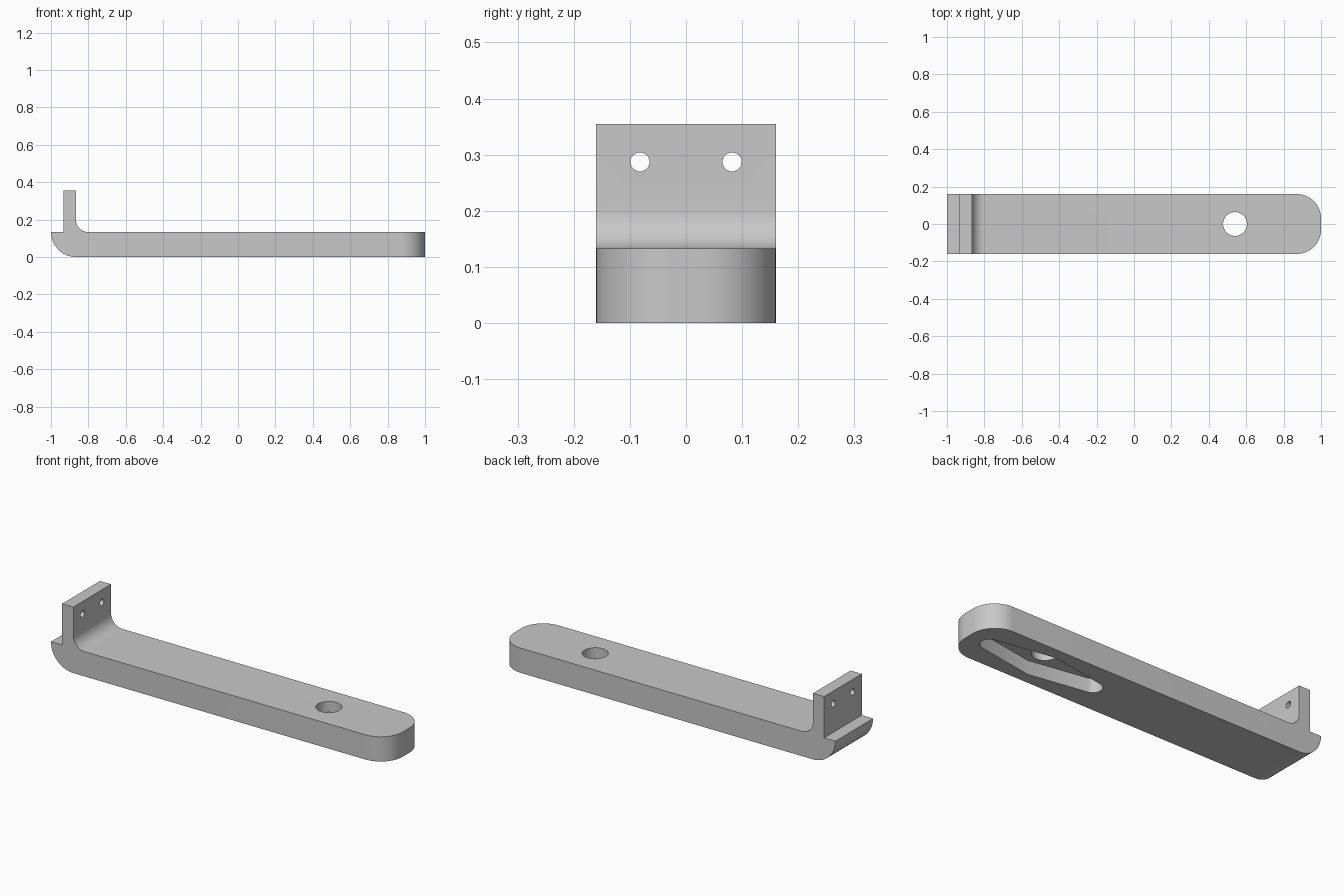
import bpy, bmesh
from math import cos, sin, radians, pi
from mathutils import Matrix

cube = bpy.data.objects.get("Cube")
if cube:
    bpy.data.objects.remove(cube, do_unlink=True)

HALF_W, THICK, TOP = 0.16, 0.133, 0.355

grey = bpy.data.materials.new("plain_grey")
grey.use_nodes = True
colour = (0.58, 0.58, 0.58, 1)
grey.diffuse_color = colour
grey.node_tree.nodes["Principled BSDF"].inputs["Base Color"].default_value = colour


def arc(cx, cy, r, start, end, n=14):
    """Points on an arc, angles in degrees."""
    angles = [radians(start + (end - start) * i / n) for i in range(n + 1)]
    return [(cx + r * cos(a), cy + r * sin(a)) for a in angles]


def to_object(bm, name):
    bmesh.ops.recalc_face_normals(bm, faces=bm.faces)
    mesh = bpy.data.meshes.new(name)
    bm.to_mesh(mesh)
    bm.free()
    mesh.materials.append(grey)
    obj = bpy.data.objects.new(name, mesh)
    bpy.context.collection.objects.link(obj)
    return obj


def prism(points, offset):
    """Closed outline swept along an offset."""
    bm = bmesh.new()
    face = bm.faces.new([bm.verts.new(p) for p in points])
    new = bmesh.ops.extrude_face_region(bm, geom=[face])["geom"]
    bmesh.ops.translate(bm, vec=offset,
                        verts=[v for v in new if isinstance(v, bmesh.types.BMVert)])
    return bm


def cylinder(name, r, depth, matrix):
    bm = bmesh.new()
    bmesh.ops.create_cone(bm, cap_ends=True, segments=40, radius1=r, radius2=r,
                          depth=depth, matrix=matrix)
    return to_object(bm, name)


# Side profile: bar, rounded heel, lip, upright plate and inner fillet
plate_l, plate_r, fillet = -0.933, -0.867, 0.067
profile = [(1, 0), (1, THICK)]
profile += arc(plate_r + fillet, THICK + fillet, fillet, 270, 180)
profile += [(plate_r, TOP), (plate_l, TOP), (plate_l, THICK)]
profile += arc(-1 + THICK, THICK, THICK, 180, 270)
bm = prism([(x, -HALF_W, z) for x, z in profile], (0, 2 * HALF_W, 0))

# Round the two upright corners at the free end
corners = [e for e in bm.edges
           if all(v.co.x > 0.99 for v in e.verts)
           and abs(e.verts[0].co.z - e.verts[1].co.z) > 0.1]
bmesh.ops.bevel(bm, geom=corners, offset=0.13, segments=14, profile=0.5,
                affect='EDGES')
bracket = to_object(bm, "bracket_arm")

# Underside pocket: long slot that widens in the middle
mid_x, mid_w, end_r = 0.56, 0.1, 0.047
outline = arc(0.875, 0, end_r, -80, 80) + [(mid_x, mid_w)]
outline += arc(0.25, 0, end_r, 100, 260) + [(mid_x, -mid_w)]
cutters = [to_object(prism([(x, y, -0.05) for x, y in outline], (0, 0, 0.125)),
                     "pocket_cutter")]

# Round through hole and the two screw holes in the plate
cutters.append(cylinder("bar_hole_cutter", 0.064, 0.5,
                        Matrix.Translation((0.54, 0, 0.1))))
for y in (-0.082, 0.082):
    cutters.append(cylinder("screw_hole_cutter", 0.017, 0.3,
                            Matrix.Translation((-0.9, y, 0.287))
                            @ Matrix.Rotation(pi / 2, 4, 'Y')))

for cutter in cutters:
    cutter.hide_render = True
    mod = bracket.modifiers.new(cutter.name, 'BOOLEAN')
    mod.operation, mod.solver, mod.object = 'DIFFERENCE', 'EXACT', cutter

# Bake the cuts and drop the cutters
graph = bpy.context.evaluated_depsgraph_get()
baked = bpy.data.meshes.new_from_object(bracket.evaluated_get(graph))
bracket.modifiers.clear()
bracket.data = baked
for cutter in cutters:
    bpy.data.objects.remove(cutter, do_unlink=True)

# Smooth curves, sharp corners
for obj in bpy.context.selected_objects:
    obj.select_set(False)
bracket.select_set(True)
bpy.context.view_layer.objects.active = bracket
bpy.ops.object.shade_smooth_by_angle(angle=radians(30))
